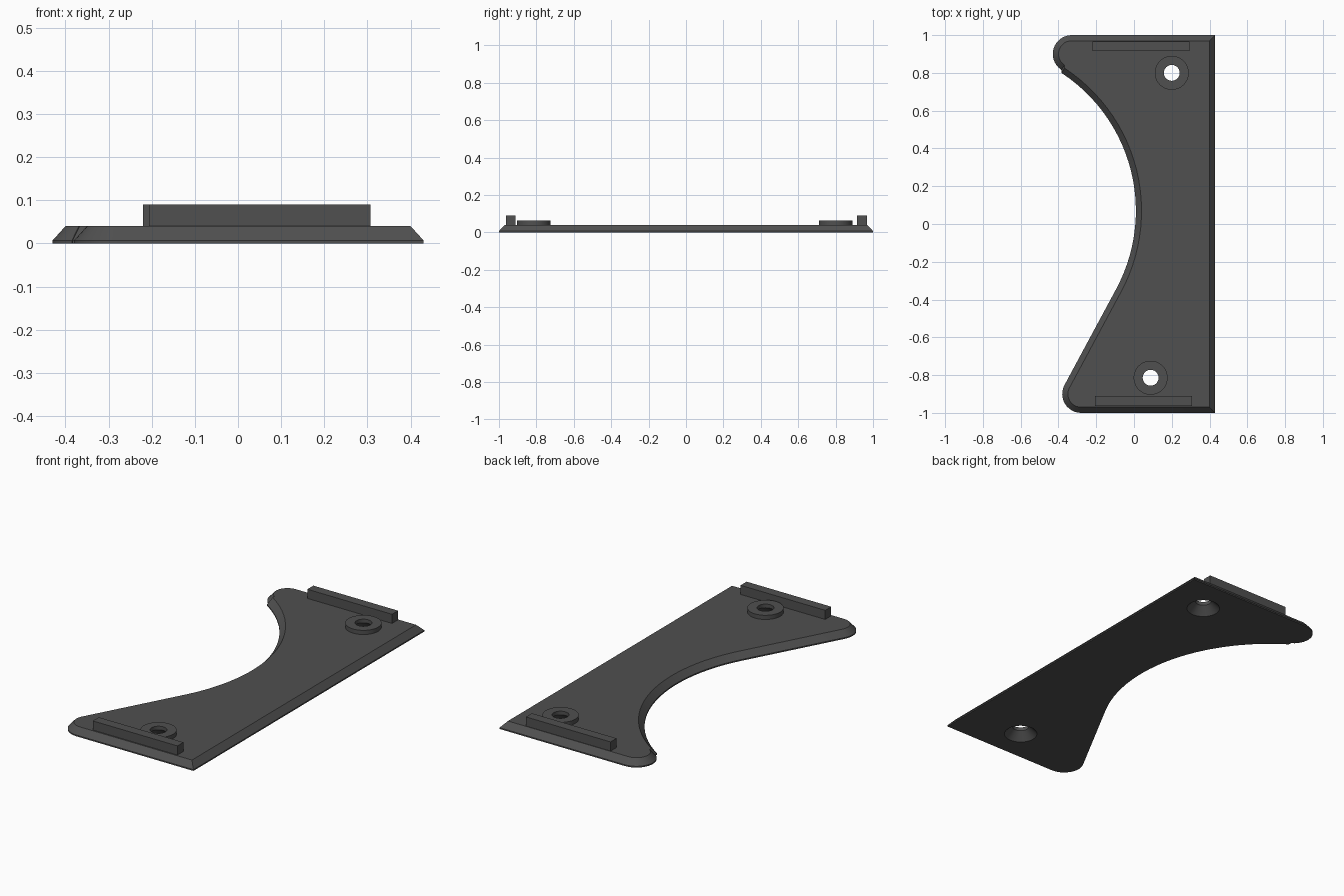
import bpy, bmesh, math

if "Cube" in bpy.data.objects:
    bpy.data.objects.remove(bpy.data.objects["Cube"])

grey = bpy.data.materials.new("dark_grey")
grey.diffuse_color = (0.08, 0.08, 0.08, 1)
grey.use_nodes = True
grey.node_tree.nodes["Principled BSDF"].inputs["Base Color"].default_value = grey.diffuse_color


def finish(name, bm):
    bmesh.ops.recalc_face_normals(bm, faces=bm.faces[:])
    mesh = bpy.data.meshes.new(name)
    bm.to_mesh(mesh)
    bm.free()
    mesh.materials.append(grey)
    obj = bpy.data.objects.new(name, mesh)
    bpy.context.collection.objects.link(obj)
    return obj


def arc(cx, cy, r, start, end, n):
    """Points along a circular arc, angles in degrees."""
    angles = [math.radians(start + (end - start) * i / n) for i in range(n + 1)]
    return [(cx + r * math.cos(a), cy + r * math.sin(a)) for a in angles]


def outline(d):
    """Plate outline moved inwards by d."""
    pts = [(0.43 - d, -1 + d), (0.43 - d, 1 - d)]
    pts += arc(-0.33, 0.90, 0.10 - d, 90, 236.7, 14)        # back tip
    pts += arc(-0.863, 0.07, 0.873 + d, 56.7, -28.5, 26)    # concave side
    pts += arc(-0.28, -0.90, 0.10 - d, 151.5, 270, 12)      # front tip
    return pts


def loft(name, rings):
    """Closed solid through matching rings of points."""
    bm = bmesh.new()
    loops = [[bm.verts.new(p) for p in ring] for ring in rings]
    for a, b in zip(loops, loops[1:]):
        for i in range(len(a)):
            j = (i + 1) % len(a)
            bm.faces.new((a[i], a[j], b[j], b[i]))
    bm.faces.new(loops[0][::-1])
    bm.faces.new(loops[-1])
    return finish(name, bm)


def turned(name, x, y, profile, n=40):
    """Solid of revolution from (radius, height) pairs."""
    return loft(name, [[(px, py, z) for px, py in arc(x, y, r, 0, 360, n)[:-1]]
                       for r, z in profile])


def box(name, x0, x1, y0, y1, z0, z1):
    corners = [(x0, y0), (x1, y0), (x1, y1), (x0, y1)]
    return loft(name, [[(x, y, z) for x, y in corners] for z in (z0, z1)])


def cut(obj, cutter):
    mod = obj.modifiers.new("hole", 'BOOLEAN')
    mod.operation = 'DIFFERENCE'
    mod.solver = 'EXACT'
    mod.object = cutter
    bpy.context.view_layer.objects.active = obj
    bpy.ops.object.modifier_apply(modifier=mod.name)


# Chamfered base plate
plate = loft("base_plate", [[(x, y, z) for x, y in outline(d)]
                            for d, z in ((0, 0), (0, 0.007), (0.03, 0.04))])
rounded = [plate]

# Screw bosses with countersunk holes
for side, x, y in (("back", 0.20, 0.80), ("front", 0.088, -0.814)):
    boss = turned(side + "_screw_boss", x, y, [(0.09, 0.032), (0.09, 0.063)])
    cutter = turned(side + "_hole_cutter", x, y,
                    [(0.088, -0.003), (0.042, 0.043), (0.042, 0.1)])
    cut(plate, cutter)
    cut(boss, cutter)
    bpy.data.objects.remove(cutter)
    rounded.append(boss)

# Upright rails along both ends
box("back_rail", -0.22, 0.293, 0.915, 0.967, 0.035, 0.09)
box("front_rail", -0.206, 0.307, -0.963, -0.911, 0.035, 0.09)

# Smooth the curved walls, keep edges sharp
bpy.ops.object.select_all(action='DESELECT')
for obj in rounded:
    obj.select_set(True)
bpy.context.view_layer.objects.active = plate
bpy.ops.object.shade_smooth_by_angle(angle=math.radians(25))
